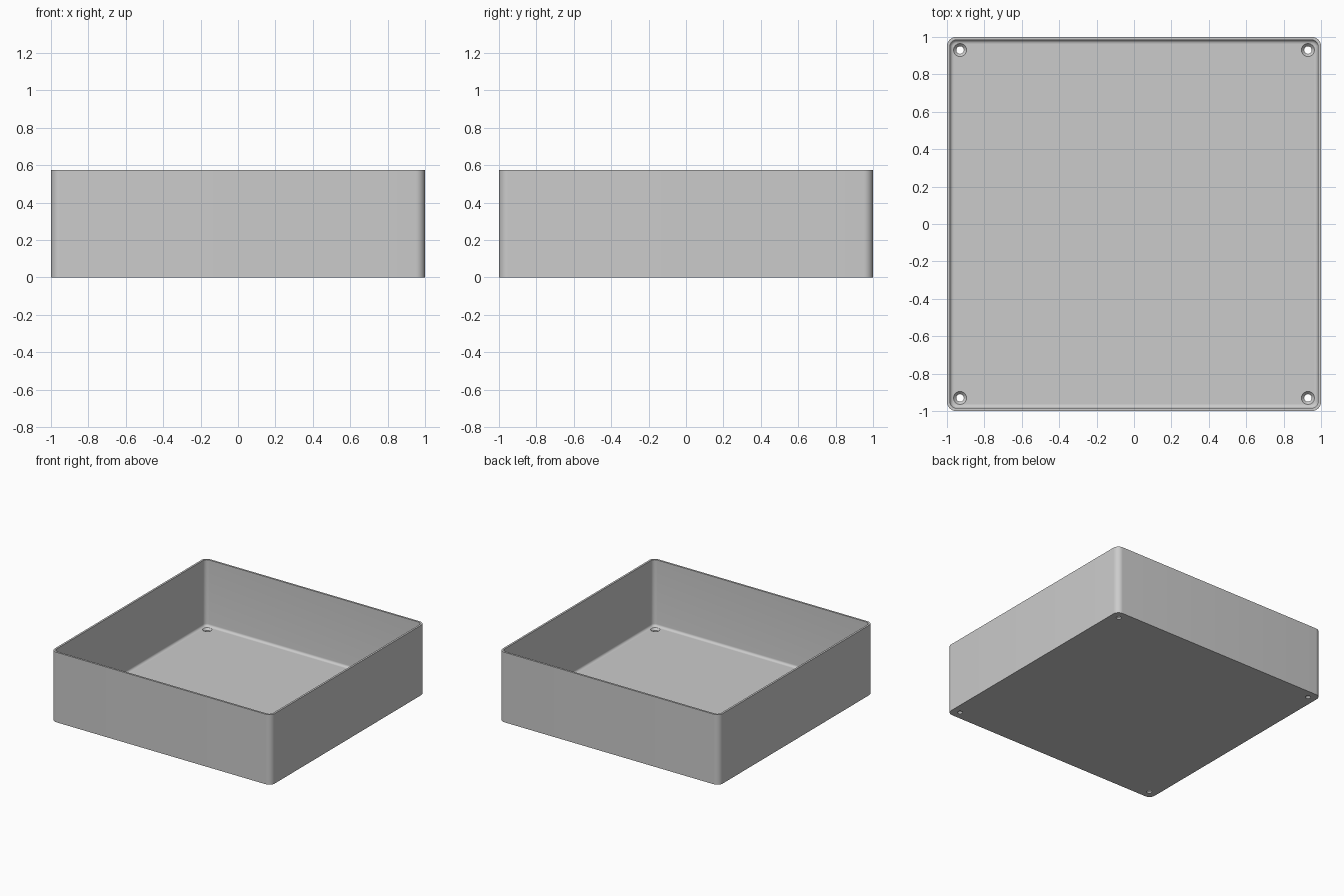
import bpy, bmesh, math

cube = bpy.data.objects.get("Cube")
if cube:
    bpy.data.objects.remove(cube, do_unlink=True)

HEIGHT, FLOOR, WALL, FILLET = 0.575, 0.03, 0.016, 0.02
CORNER, HOLE_POS, STEPS = 0.05, 0.93, 10

grey = bpy.data.materials.new("plain grey")
grey.use_nodes = True
colour = (0.6, 0.6, 0.6, 1)
grey.diffuse_color = colour
grey.node_tree.nodes["Principled BSDF"].inputs["Base Color"].default_value = colour


def make_object(name, bm):
    bmesh.ops.recalc_face_normals(bm, faces=bm.faces[:])
    mesh = bpy.data.meshes.new(name)
    bm.to_mesh(mesh)
    bm.free()
    obj = bpy.data.objects.new(name, mesh)
    bpy.context.collection.objects.link(obj)
    mesh.materials.append(grey)
    return obj


def loft(bm, rings):
    """Skin a list of point rings and cap both ends."""
    loops = [[bm.verts.new(p) for p in ring] for ring in rings]
    for a, b in zip(loops, loops[1:]):
        for i in range(len(a)):
            j = (i + 1) % len(a)
            bm.faces.new((a[i], a[j], b[j], b[i]))
    bm.faces.new(loops[0])
    bm.faces.new(loops[-1])


def rounded_square(inset, z):
    centre, radius = 1 - CORNER, CORNER - inset
    ring = []
    for quarter in range(4):
        mid = math.radians(45 + 90 * quarter)
        cx = math.copysign(centre, math.cos(mid))
        cy = math.copysign(centre, math.sin(mid))
        for s in range(STEPS + 1):
            a = math.radians(90 * (quarter + s / STEPS))
            ring.append((cx + radius * math.cos(a), cy + radius * math.sin(a), z))
    return ring


def circle(x, y, radius, z, sides=32):
    turn = math.tau / sides
    return [(x + radius * math.cos(i * turn), y + radius * math.sin(i * turn), z)
            for i in range(sides)]


# Open tray: outer wall, rim, inner wall, filleted floor
profile = [(0, 0), (0, HEIGHT), (WALL, HEIGHT)]
for k in range(7):
    a = math.radians(15 * k)
    profile.append((WALL + FILLET * (1 - math.cos(a)),
                    FLOOR + FILLET * (1 - math.sin(a))))
bm = bmesh.new()
loft(bm, [rounded_square(inset, z) for inset, z in profile])
tray = make_object("open_tray", bm)

# Countersunk screw holes through the four floor corners
bm = bmesh.new()
for x in (-HOLE_POS, HOLE_POS):
    for y in (-HOLE_POS, HOLE_POS):
        loft(bm, [circle(x, y, r, z) for r, z in
                  ((0.02, -0.02), (0.02, 0.014), (0.035, FLOOR), (0.035, 0.05))])
cutter = make_object("screw_hole_cutter", bm)
cutter.hide_render = True

cut = tray.modifiers.new("screw holes", "BOOLEAN")
cut.operation = "DIFFERENCE"
cut.solver = "EXACT"
cut.object = cutter
bpy.ops.object.select_all(action="DESELECT")
tray.select_set(True)
bpy.context.view_layer.objects.active = tray
bpy.ops.object.modifier_apply(modifier=cut.name)
bpy.data.objects.remove(cutter, do_unlink=True)
bpy.ops.object.shade_smooth_by_angle(angle=math.radians(30))
